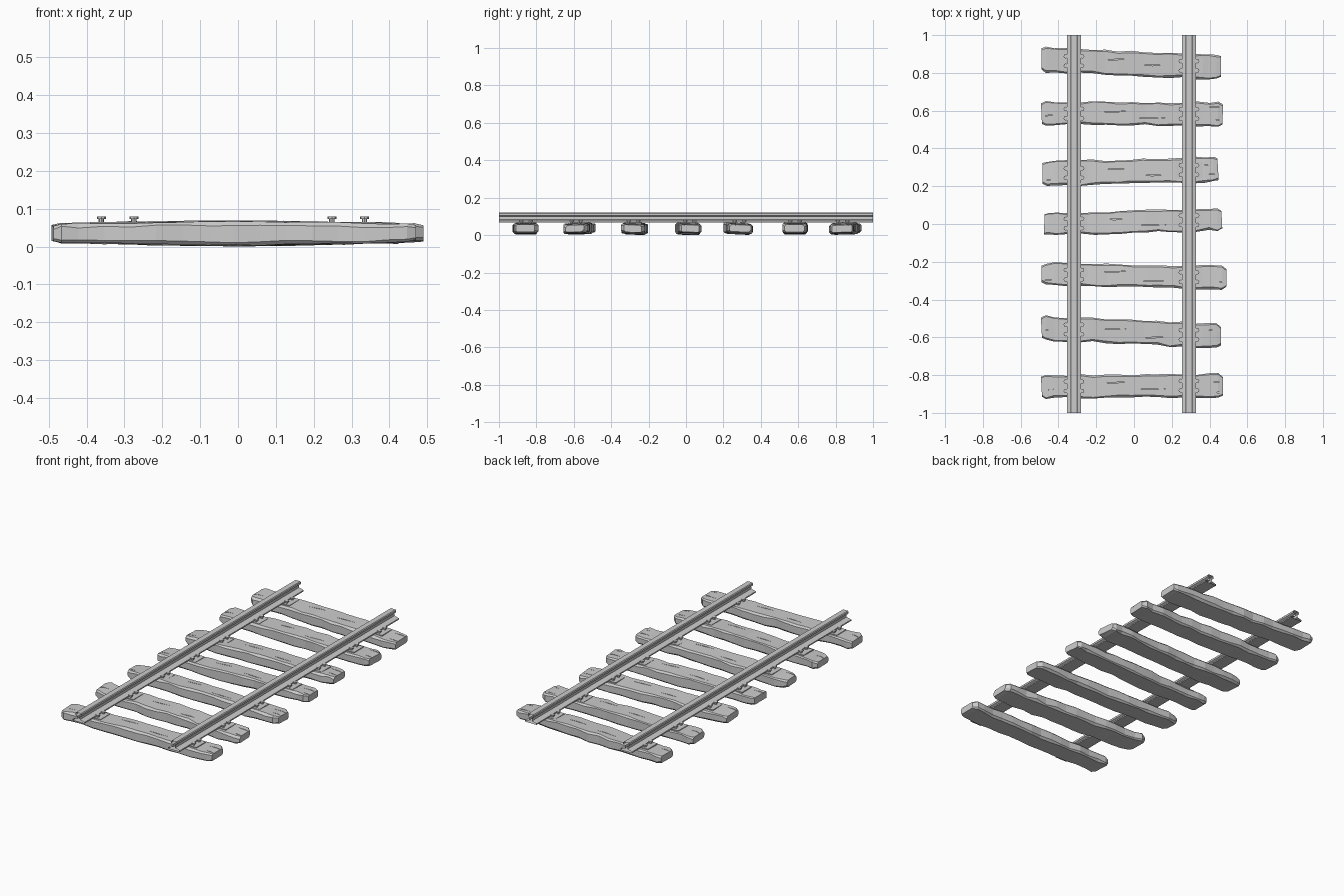
import bpy, bmesh, random
from mathutils import Matrix, Vector

cube = bpy.data.objects.get("Cube")
if cube:
    bpy.data.objects.remove(cube, do_unlink=True)

random.seed(7)
gray = bpy.data.materials.new("plain_gray")
gray.use_nodes = True
color = (0.6, 0.6, 0.6, 1)
gray.diffuse_color = color
gray.node_tree.nodes["Principled BSDF"].inputs["Base Color"].default_value = color


def finish(bm, name, material=gray):
    bmesh.ops.recalc_face_normals(bm, faces=bm.faces[:])
    mesh = bpy.data.meshes.new(name)
    bm.to_mesh(mesh)
    bm.free()
    mesh.materials.append(material)
    obj = bpy.data.objects.new(name, mesh)
    bpy.context.collection.objects.link(obj)
    return obj


def loft(bm, rings, caps=True):
    """Skin a row of closed rings of points."""
    rows = [[bm.verts.new(p) for p in ring] for ring in rings]
    n = len(rows[0])
    for a, b in zip(rows, rows[1:]):
        for i in range(n):
            j = (i + 1) % n
            bm.faces.new((a[i], a[j], b[j], b[i]))
    if caps:
        bm.faces.new(rows[0])
        bm.faces.new(rows[-1])


def add_box(bm, center, size):
    matrix = Matrix.Translation(center) @ Matrix.Diagonal((*size, 1))
    bmesh.ops.create_cube(bm, size=1, matrix=matrix)


def add_cylinder(bm, x, y, low, high, radius, sides=8):
    bmesh.ops.create_cone(bm, cap_ends=True, segments=sides, radius1=radius,
                          radius2=radius, depth=high - low,
                          matrix=Matrix.Translation((x, y, (low + high) / 2)))


def cut_cracks(obj, x0, x1, y_at):
    """Saw narrow splits into the ends and the top of a sleeper."""
    bm = bmesh.new()
    spots = [(x0 + 0.02, -0.02, 0.09), (x1 - 0.03, 0.025, 0.1),
             (x1 - 0.02, -0.025, 0.06), (-0.1, 0.02, 0.12), (0.1, -0.015, 0.14)]
    for x, dy, length in spots:
        y = y_at(x) + dy + random.uniform(-0.012, 0.012)
        ring = [Vector((x - length / 2, y, 0)), Vector((x, y - 0.002, 0)),
                Vector((x + length / 2, y + 0.003, 0)), Vector((x, y + 0.002, 0))]
        loft(bm, [[p + Vector((0, 0, z)) for p in ring] for z in (0.052, 0.09)])
    cutter = finish(bm, "crack_cutter")
    cutter.hide_render = True
    mod = obj.modifiers.new("cracks", "BOOLEAN")
    mod.operation = "DIFFERENCE"
    mod.solver = "EXACT"
    mod.object = cutter
    depsgraph = bpy.context.evaluated_depsgraph_get()
    mesh = bpy.data.meshes.new_from_object(obj.evaluated_get(depsgraph))
    obj.modifiers.clear()
    obj.data = mesh
    bpy.data.objects.remove(cutter, do_unlink=True)


def sleeper(name, x0, x1, y0, y1, width, roll):
    """Rough hewn timber with worn edges."""
    def y_at(x):
        return y0 + (y1 - y0) * (x - x0) / (x1 - x0)

    steps = [0, 0.025] + [i / 14 for i in range(1, 14)] + [0.975, 1]
    rings = []
    for t in steps:
        x = x0 + (x1 - x0) * t
        end = t in (0, 1)
        shrink = 0.012 if end else 0
        middle = 1 - abs(2 * t - 1)
        top = 0.059 + 0.008 * middle + random.uniform(-0.002, 0.002) - shrink / 3
        low = 0.012 - 0.009 * middle + random.uniform(-0.002, 0.002) + shrink / 3
        back = width / 2 - 0.002 * middle + random.uniform(-0.007, 0.005) - shrink
        front = -width / 2 + 0.002 * middle + random.uniform(-0.005, 0.007) + shrink
        c = random.uniform(0.005, 0.013)
        d = random.uniform(0.004, 0.011)
        section = [(front + c, top), (back - d, top), (back, top - d), (back, low + c),
                   (back - c, low), (front + d, low), (front, low + d), (front, top - c)]
        skew = random.uniform(-0.008, 0.008) if end else 0
        rings.append([(x + skew * dy / width, y_at(x) + dy, z + roll * dy)
                      for dy, z in section])
    bm = bmesh.new()
    loft(bm, rings)
    bmesh.ops.triangulate(bm, faces=[f for f in bm.faces if len(f.verts) == 4])
    obj = finish(bm, name)
    cut_cracks(obj, x0, x1, y_at)
    return y_at


def rail_plate(name, x, y):
    """Tie plate with four headed spikes."""
    bm = bmesh.new()
    add_box(bm, (x, y, 0.055), (0.146, 0.088, 0.02))
    for sx in (-1, 1):
        for sy in (-1, 1):
            bx, by = x + sx * 0.043, y + sy * 0.025
            add_cylinder(bm, bx, by, 0.06, 0.074, 0.007)
            add_cylinder(bm, bx, by, 0.073, 0.079, 0.012)
    finish(bm, name)


def rail(name, x):
    """Flat footed rail, open at both ends."""
    half = [(0.037, 0.068), (0.037, 0.075), (0.008, 0.083), (0.007, 0.099),
            (0.019, 0.105), (0.019, 0.116), (0.015, 0.12)]
    profile = half + [(-px, pz) for px, pz in reversed(half)]
    bm = bmesh.new()
    loft(bm, [[(x + px, y, pz) for px, pz in profile] for y in (-1, 1)], caps=False)
    finish(bm, name)


# Sleepers from front to back: x ends, y at each end, width, roll
layout = [
    (-0.49, 0.47, -0.86, -0.855, 0.125, 0.0),
    (-0.49, 0.46, -0.55, -0.595, 0.13, 0.03),
    (-0.49, 0.49, -0.265, -0.285, 0.122, -0.04),
    (-0.475, 0.465, -0.002, 0.025, 0.122, -0.03),
    (-0.485, 0.445, 0.265, 0.29, 0.135, -0.05),
    (-0.49, 0.47, 0.585, 0.582, 0.125, 0.0),
    (-0.49, 0.46, 0.87, 0.83, 0.135, 0.03),
]
rails = {"right": -0.318, "left": 0.291}

for i, data in enumerate(layout, 1):
    y_at = sleeper(f"sleeper_{i}", *data)
    for side, x in rails.items():
        rail_plate(f"{side}_plate_{i}", x, y_at(x))

for side, x in rails.items():
    rail(f"{side}_rail", x)
